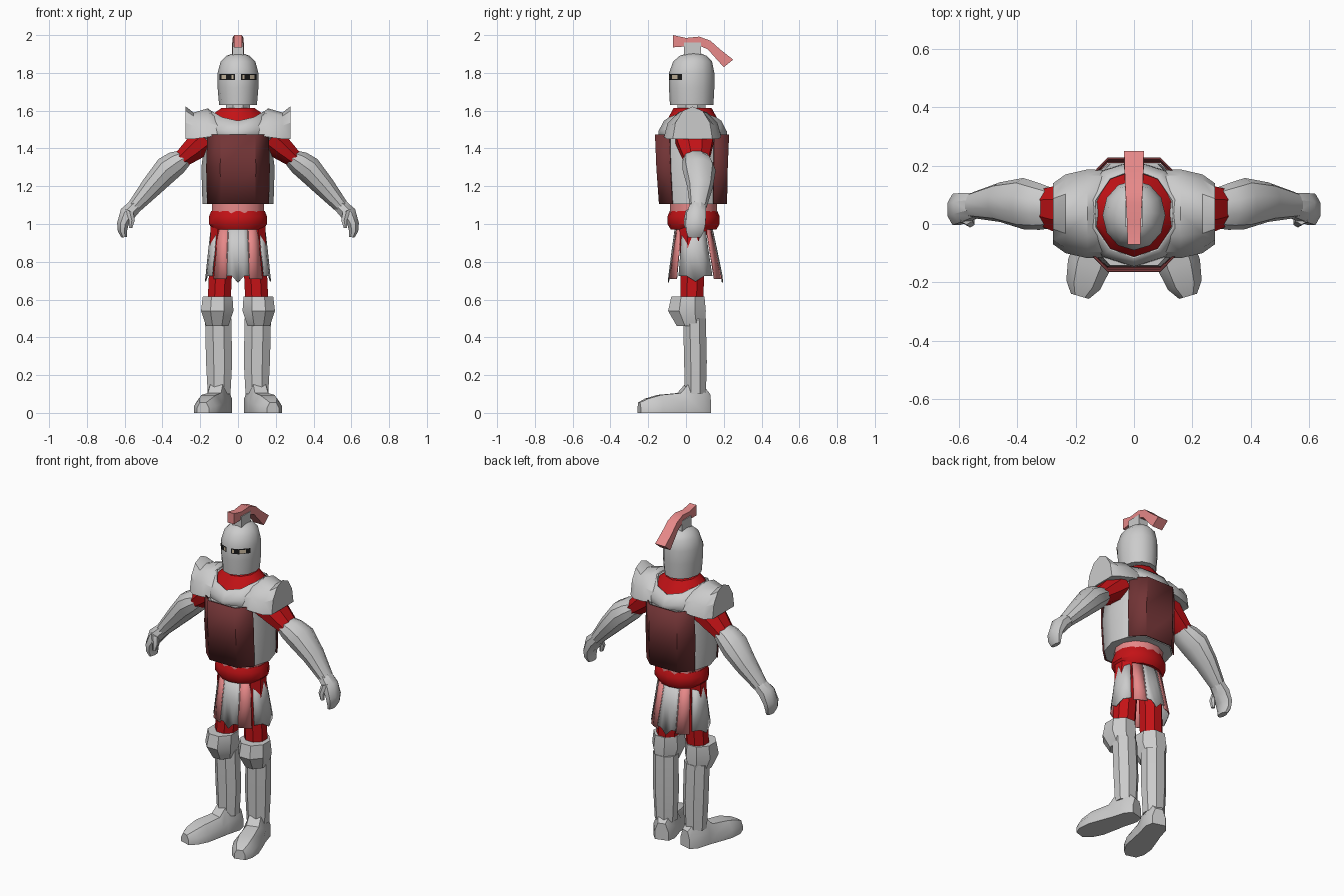
import bpy, bmesh
from math import sin, cos, radians
from mathutils import Matrix, Vector

if "Cube" in bpy.data.objects:
    bpy.data.objects.remove(bpy.data.objects["Cube"])


def material(name, rgb):
    m = bpy.data.materials.new(name)
    m.diffuse_color = (*rgb, 1)
    m.use_nodes = True
    m.node_tree.nodes["Principled BSDF"].inputs["Base Color"].default_value = m.diffuse_color
    return m


RED = material("red_cloth", (0.55, 0.006, 0.008))
TABARD = material("dark_red", (0.17, 0.035, 0.037))
PINK = material("pink_cloth", (0.8, 0.25, 0.25))
BLACK = material("black", (0.01, 0.01, 0.01))
TAN = material("eye_tan", (0.6, 0.5, 0.36))


def skin(name, rings, mat=None, closed=True, caps=True, mirror=False, thick=0):
    """Bridge a list of equally sized point rings into one mesh."""
    bm = bmesh.new()
    rows = [[bm.verts.new(p) for p in r] for r in rings]
    n = len(rows[0])
    for lo, hi in zip(rows, rows[1:]):
        for i in range(n if closed else n - 1):
            j = (i + 1) % n
            bm.faces.new((lo[i], lo[j], hi[j], hi[i]))
    if caps:
        bm.faces.new(rows[0][::-1])
        bm.faces.new(rows[-1])
    bmesh.ops.recalc_face_normals(bm, faces=bm.faces)
    me = bpy.data.meshes.new(name)
    bm.to_mesh(me)
    bm.free()
    ob = bpy.data.objects.new(name, me)
    bpy.context.collection.objects.link(ob)
    if mat:
        me.materials.append(mat)
    bpy.ops.object.select_all(action='DESELECT')
    ob.select_set(True)
    bpy.context.view_layer.objects.active = ob
    bpy.ops.object.shade_smooth_by_angle(angle=radians(35))
    if thick:
        s = ob.modifiers.new("thickness", 'SOLIDIFY')
        s.thickness, s.offset = thick, 0
    if mirror:
        ob.modifiers.new("mirror", 'MIRROR')
    return ob


def ring(x, y, z, a, b, tilt=0, lift=0, angs=8):
    """Ellipse of half width a and half depth b; lift raises its left and right."""
    if isinstance(angs, int):
        angs = [360 * (i + 0.5) / angs for i in range(angs)]
    t = radians(tilt)
    return [(x + a * cos(q) * cos(t), y + b * sin(q),
             z + a * cos(q) * sin(t) + lift * cos(q) ** 2) for q in map(radians, angs)]


def loft(name, sections, mat=None, angs=8, **kw):
    return skin(name, [ring(*s, angs=angs) for s in sections], mat, **kw)


def panel(name, sections, angs, mat=None, tip=0, **kw):
    """Open strip around an ellipse; tip pulls the middle of the last row down."""
    rows = [ring(*s, angs=angs) for s in sections]
    x, y, z = rows[-1][len(angs) // 2]
    rows[-1][len(angs) // 2] = (x, y, z - tip)
    return skin(name, rows, mat, closed=False, caps=False, **kw)


# Feet, turned outwards
turn = Matrix.Translation((0.1, 0.05, 0)) @ Matrix.Rotation(radians(16), 4, 'Z') @ Matrix.Translation((0, -0.05, 0))
sole = [(-1, 0), (1, 0), (1, .5), (.55, 1), (-.55, 1), (-1, .5)]
foot = [(.125, .04, .1), (.08, .062, .15), (.0, .062, .15), (-.04, .066, .105),
        (-.15, .074, .095), (-.22, .06, .075), (-.26, .032, .055)]
skin("foot", [[turn @ Vector((w * u, y, h * v)) for u, v in sole] for y, w, h in foot], mirror=True)

# Legs
loft("shin", [(.1, .05, .1, .065, .06), (.1, .05, .27, .075, .065), (.105, .045, .5, .075, .065)], mirror=True)
loft("knee_guard", [(.11, .025, .46, .064, .08), (.11, .005, .54, .093, .108), (.108, .01, .615, .085, .095)], mirror=True)
loft("thigh", [(.1, .03, .58, .066, .065), (.09, .035, .8, .066, .07), (.08, .04, 1, .07, .08)], RED, mirror=True)

# Skirt strips: pointed grey plates and slanted pink cloth
top, mid, hem = (0, .04, .99, .14, .095), (0, .045, .86, .155, .118), (0, .05, .725, .172, .143)
for label, a in (("front", -90), ("back", 90)):
    panel(label + "_skirt_plate", [top, mid, hem], [a - 22, a - 11, a, a + 11, a + 22], tip=.035, thick=.006)
    s = 1 if a > 0 else -1
    panel(label + "_skirt_cloth", [top, mid, (0, .05, .71, .175, .146)], [s * 43, s * 56, s * 70],
          PINK, mirror=True, thick=.006)
panel("side_skirt_plate", [top, mid, hem], [-38, -19, 0, 19, 38], tip=.03, mirror=True, thick=.006)

# Belt and waist
loft("belt", [(0, .04, .97, .135, .12), (0, .04, 1, .158, .138), (0, .04, 1.04, .157, .138),
              (0, .04, 1.07, .145, .125)], RED, angs=14)
loft("waist", [(0, .04, 1.05, .142, .128), (0, .04, 1.12, .142, .128)], PINK, angs=12)

# Breastplate with front and back tabard panels
sides = [0, 33, 62, 118, 147, 180, 213, 242, 298, 327]
loft("breastplate", [(0, .035, 1.105, .188, .19), (0, .03, 1.3, .194, .2), (0, .032, 1.47, .172, .198)], angs=sides)
cloth = [(0, .037, 1.105, .192, .2), (0, .032, 1.3, .198, .21), (0, .032, 1.475, .19, .218)]
panel("front_tabard", cloth, [-147, -118, -62, -33], TABARD, thick=.008)
panel("back_tabard", cloth, [33, 62, 118, 147], TABARD, thick=.008)

# Collar plate, red neck cloth
loft("collar_plate", [(0, .035, 1.45, .185, .18), (0, .035, 1.49, .18, .178, 0, .04),
                      (0, .035, 1.545, .14, .15, 0, .055)], angs=10, caps=False, thick=.006)
loft("neck_cloth", [(0, .035, 1.52, .145, .155, 0, .05), (0, .035, 1.56, .125, .13, 0, .035),
                    (0, .035, 1.615, .09, .1)], RED, angs=10)
loft("neck", [(0, .03, 1.59, .07, .08), (0, .03, 1.68, .07, .08)])

# Shoulder guards: arches running outwards with a raised rim
arch = [(.10, .15, 1.47, 1.57), (.16, .152, 1.46, 1.612), (.235, .135, 1.45, 1.59), (.277, .105, 1.45, 1.622)]
skin("shoulder_guard", [[(x, .035 + b * cos(q), z0 + (z1 - z0) * sin(q))
                         for q in (radians(30 * i) for i in range(7))] for x, b, z0, z1 in arch], mirror=True)

# Arms
loft("sleeve", [(.17, .045, 1.45, .08, .11, 45), (.24, .05, 1.39, .066, .09, 45), (.297, .055, 1.343, .05, .072, 45)],
     RED, mirror=True)
loft("forearm", [(.285, .055, 1.35, .05, .07, 52), (.325, .06, 1.325, .068, .08, 55), (.38, .07, 1.285, .075, .088, 55),
                 (.46, .075, 1.195, .06, .068, 45), (.55, .065, 1.09, .04, .045, 40)], angs=10, mirror=True)
loft("hand", [(.54, .065, 1.1, .04, .045, 40), (.585, .055, 1.055, .046, .055, 35), (.61, .05, 1.0, .033, .058, 10),
              (.612, .048, .96, .026, .05, 0), (.602, .045, .93, .016, .036, -10)], mirror=True)
loft("thumb", [(.575, .02, 1.07, .025, .022, 20), (.562, .006, 1.02, .018, .018), (.568, .004, .98, .01, .012)],
     angs=6, mirror=True)

# Helmet with eye slits; ring corners sit at multiples of 30 degrees
round12 = [30 * i for i in range(12)]
loft("helmet", [(0, .03, 1.63, .1, .115), (0, .03, 1.72, .108, .12), (0, .03, 1.8, .108, .12), (0, .035, 1.86, .092, .103),
                (0, .038, 1.89, .062, .072), (0, .04, 1.902, .03, .04)], angs=round12)


def eye(name, z0, z1, grow, angs, mat):
    a, b = .108 + grow, .12 + grow
    panel(name, [(0, .03, z0, a, b), (0, .03, z1, a, b)], angs, mat, mirror=True)


eye("eye_slit", 1.762, 1.793, .001, [-82, -60, -30, -25], BLACK)
eye("eye_white", 1.767, 1.788, .0025, [-78, -60, -38], TAN)
eye("pupil", 1.766, 1.789, .004, [-72, -60, -56], BLACK)

# Crest on its post
skin("crest_post", [[(-.03, -.01, z), (.03, -.01, z), (.03, .08, z), (-.03, .08, z)] for z in (1.89, 1.96)])
crest = [(-.07, 2.0, -.07, 1.935, .022), (.0, 1.985, .0, 1.94, .024), (.07, 1.992, .065, 1.947, .027),
         (.13, 1.97, .115, 1.925, .03), (.18, 1.925, .155, 1.88, .032), (.25, 1.87, .2, 1.83, .034)]
skin("crest", [[(-w, y0, z0), (w, y0, z0), (w, y1, z1), (-w, y1, z1)] for y0, z0, y1, z1, w in crest], PINK)
